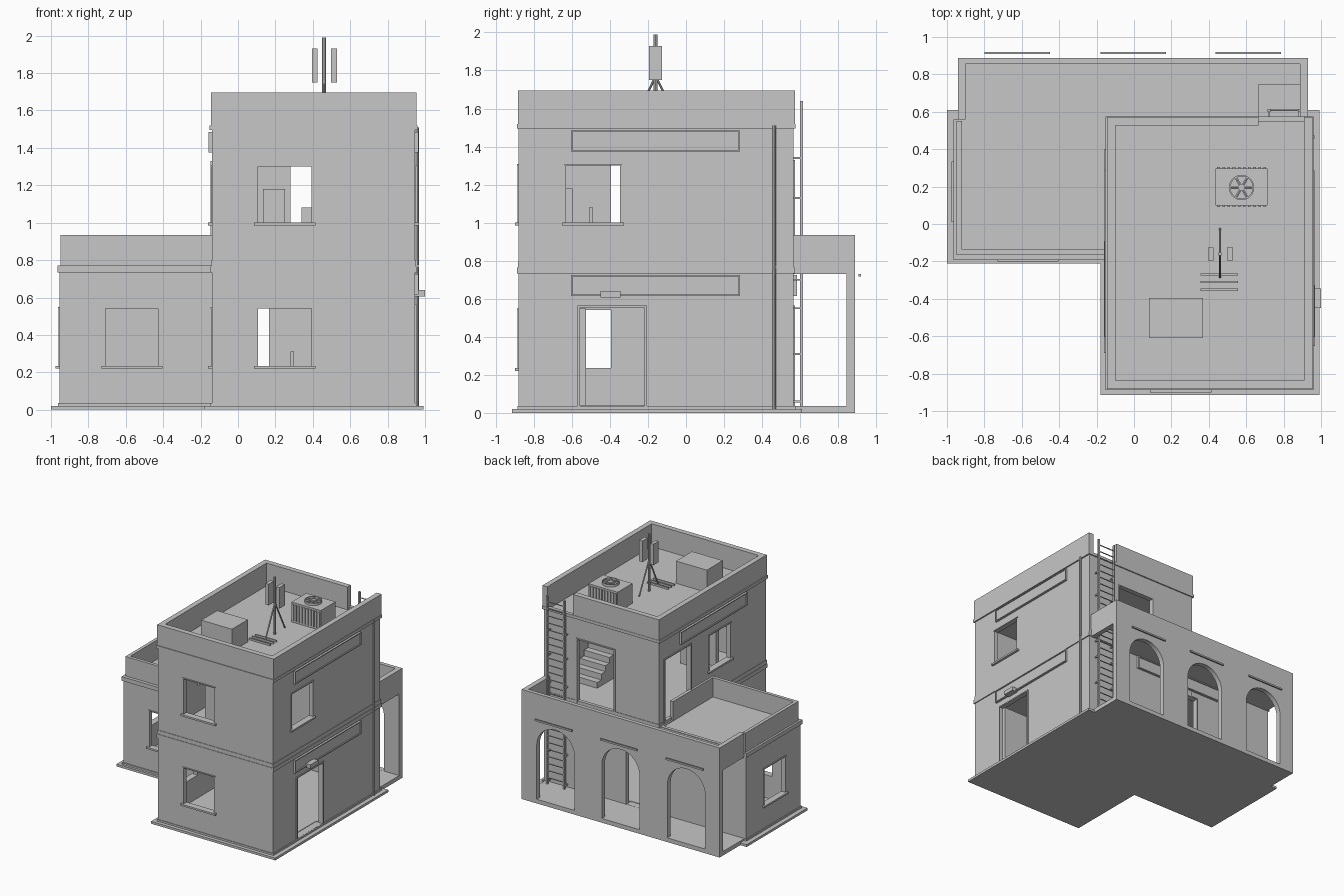
import bpy, bmesh, math
from mathutils import Vector

if "Cube" in bpy.data.objects:
    bpy.data.objects.remove(bpy.data.objects["Cube"])

grey = bpy.data.materials.new("plaster_grey")
grey.diffuse_color = (0.57, 0.57, 0.57, 1)
grey.use_nodes = True
grey.node_tree.nodes["Principled BSDF"].inputs["Base Color"].default_value = grey.diffuse_color


def finish(name, bm):
    bmesh.ops.recalc_face_normals(bm, faces=bm.faces)
    me = bpy.data.meshes.new(name)
    bm.to_mesh(me)
    bm.free()
    me.materials.append(grey)
    ob = bpy.data.objects.new(name, me)
    bpy.context.collection.objects.link(ob)
    return ob


def add_box(bm, x0, x1, y0, y1, z0, z1):
    v = bmesh.ops.create_cube(bm, size=1)["verts"]
    bmesh.ops.scale(bm, vec=(x1 - x0, y1 - y0, z1 - z0), verts=v)
    bmesh.ops.translate(bm, vec=((x0 + x1) / 2, (y0 + y1) / 2, (z0 + z1) / 2), verts=v)


def boxes(name, *dims):
    bm = bmesh.new()
    for d in dims:
        add_box(bm, *d)
    return finish(name, bm)


def cut(ob, cutter):
    m = ob.modifiers.new("cut", 'BOOLEAN')
    m.operation, m.solver, m.object = 'DIFFERENCE', 'EXACT', cutter
    bpy.context.view_layer.objects.active = ob
    bpy.ops.object.modifier_apply(modifier=m.name)
    bpy.data.objects.remove(cutter)


def cut_boxes(ob, *dims):
    for d in dims:
        cut(ob, boxes("cutter", d))


def ring(name, x0, x1, y0, y1, z0, z1, t):
    ob = boxes(name, (x0, x1, y0, y1, z0, z1))
    cut_boxes(ob, (x0 + t, x1 - t, y0 + t, y1 - t, z0 - 1, z1 + 1))
    return ob


def rod(bm, a, b, r, n=8):
    a, b = Vector(a), Vector(b)
    d = b - a
    v = bmesh.ops.create_cone(bm, segments=n, radius1=r, radius2=r, depth=d.length, cap_ends=True)["verts"]
    bmesh.ops.rotate(bm, matrix=d.to_track_quat('Z', 'Y').to_matrix(), verts=v)
    bmesh.ops.translate(bm, vec=(a + b) / 2, verts=v)


def on_wall(axis, pos, s, a0, a1, z0, z1, inner, outer):
    """Box on a wall facing s along axis, from inner depth to outer depth."""
    p, q = sorted((pos - s * inner, pos + s * outer))
    return (p, q, a0, a1, z0, z1) if axis == 'x' else (a0, a1, p, q, z0, z1)


def window(axis, pos, s, a0, a1, z0, z1):
    b = lambda *d: on_wall(axis, pos, s, *d)
    boxes("window_frame",
          b(a0 - .02, a1 + .02, z0 - .015, z0, .03, .02),
          b(a0 - .008, a1 + .008, z1, z1 + .008, .03, .008),
          b(a0 - .006, a0 + .002, z0, z1, .03, .005),
          b(a1 - .002, a1 + .006, z0, z1, .03, .005))


def door_frame(axis, pos, s, a0, a1, z0, z1):
    b = lambda *d: on_wall(axis, pos, s, *d)
    boxes("door_frame",
          b(a0 - .01, a1 + .01, z1, z1 + .01, .035, .008),
          b(a0 - .01, a0 + .002, z0, z1, .035, .008),
          b(a1 - .002, a1 + .01, z0, z1, .035, .008))


def sign(axis, pos, s, a0, a1, z0, z1):
    b = lambda *d: on_wall(axis, pos, s, *d)
    boxes("sign_board", b(a0, a1, z0, z1, .002, .009),
          b(a0, a1, z0, z0 + .008, 0, .018), b(a0, a1, z1 - .008, z1, 0, .018),
          b(a0, a0 + .008, z0, z1, 0, .018), b(a1 - .008, a1, z0, z1, 0, .018))


# ground plates
boxes("base_plate", (-.18, .992, -.915, .61, 0, .02), (-1, -.18, -.21, .61, 0, .02))
boxes("plinth", (-.147, .955, -.885, .575, .02, .035), (-.962, -.147, -.19, .56, .02, .035))

# every opening: (axis, wall position, facing, from, to, bottom, top)
windows = [('y', -.88, -1, .105, .395, .235, .54), ('y', -.88, -1, .105, .395, 1.0, 1.3),
           ('x', .947, 1, -.632, -.346, 1.0, 1.3), ('x', -.14, -1, -.397, -.11, 1.0, 1.3),
           ('x', -.14, -1, -.67, -.393, .235, .54)]
wing_windows = [('y', -.18, -1, -.71, -.425, .235, .54), ('x', -.955, -1, .03, .315, .235, .54)]
doors = [('x', .947, 1, -.56, -.215, .036, .555), ('y', .565, 1, -.19, .168, .036, .555),
         ('y', .565, 1, .28, .63, .78, 1.32), ('x', -.14, -1, .14, .49, .78, 1.32)]

# tower: two storeys with hollow rooms
tower = boxes("tower_walls", (-.14, .947, -.88, .565, .02, 1.5))
cut_boxes(tower, (-.105, .912, -.845, .53, .04, .735), (-.105, .912, -.845, .53, .775, 1.465),
          *[on_wall(*o, .06, .06) for o in windows + doors])
ring("middle_band", -.148, .956, -.888, .573, .733, .765, .03)
ring("upper_floor_skirting", -.144, .951, -.884, .569, .765, .798, .03)
ring("upper_band", -.153, .959, -.888, .575, 1.495, 1.52, .03)
parapet = ring("tower_parapet", -.145, .955, -.882, .572, 1.495, 1.695, .045)
cut_boxes(parapet, (.665, .908, .45, .7, 1.5, 1.8))

# side wing, its parapet left open towards the porch roof
wing = boxes("wing_walls", (-.955, -.13, -.18, .555, .02, .77))
cut_boxes(wing, (-.92, -.14, -.145, .52, .04, .735),
          *[on_wall(*o, .06, .06) for o in wing_windows + [doors[1]]])
ring("wing_band", -.965, -.13, -.193, .56, .735, .77, .02)
wing_parapet = ring("wing_parapet", -.948, -.13, -.165, .55, .76, .935, .028)
cut_boxes(wing_parapet, (-.92, -.1, .4, .7, .775, 1.1))

for w in windows + wing_windows:
    window(*w)
for d in doors:
    door_frame(*d)
boxes("open_door_leaf", (.62, .925, -.56, -.527, .04, .55))

# rear porch with three arches, open ends and a walkable roof
porch = boxes("porch", (-.94, .93, .56, .888, 0, .935))
cut_boxes(porch, (-1.1, 1.1, .4, .845, .035, .73), (-.9, .887, .4, .855, .77, 1.1),
          (.665, .887, .4, .745, .6, .9))
for cx in (-.625, -.005, .61):
    bm = bmesh.new()
    pts = [(cx - .178, .036), (cx + .178, .036)]
    pts += [(cx + .178 * math.cos(i * math.pi / 20), .495 + .178 * math.sin(i * math.pi / 20)) for i in range(21)]
    f = bm.faces.new([bm.verts.new((x, .8, z)) for x, z in pts])
    new = bmesh.ops.extrude_face_region(bm, geom=[f])["geom"]
    bmesh.ops.translate(bm, vec=(0, .2, 0), verts=[g for g in new if isinstance(g, bmesh.types.BMVert)])
    cut(porch, finish("arch_cutter", bm))
    boxes("arch_lamp_strip", (cx - .175, cx + .175, .908, .92, .716, .73))

# sign boards
for z0, z1 in ((1.375, 1.484), (.615, .725)):
    sign('x', .947, 1, -.605, .285, z0, z1)
sign('x', -.14, -1, -.605, .285, 1.375, 1.484)
sign('y', .565, 1, -.44, .44, .615, .725)

# wall lamp and drain pipe on the right side
boxes("door_lamp", (.945, 1.0, -.45, -.345, .606, .64))
bm = bmesh.new()
rod(bm, (.959, .465, .02), (.959, .465, .765), .009)
rod(bm, (.959, .465, .77), (.959, .465, 1.51), .009)
finish("drain_pipe", bm)

# ladder with rungs and wall brackets
bm = bmesh.new()
for x in (.722, .884):
    add_box(bm, x - .007, x + .007, .6, .615, .035, 1.64)
    for z in (.06, .31, .55, .7, .89, 1.13, 1.34):
        add_box(bm, x - .005, x + .005, .56, .605, z - .005, z + .005)
for i in range(26):
    z = .09 + i * .06
    rod(bm, (.722, .608, z), (.884, .608, z), .005, 6)
finish("ladder", bm)

# roof box and cooling unit
boxes("roof_box", (.08, .37, -.61, -.395, 1.49, 1.69))
bm = bmesh.new()
add_box(bm, .437, .713, .098, .297, 1.5, 1.67)
for i in range(10):
    x = .445 + i * .0275
    add_box(bm, x, x + .014, .09, .305, 1.515, 1.655)
finish("cooling_unit", bm)
bm = bmesh.new()
rod(bm, (.575, .195, 1.665), (.575, .195, 1.69), .068, 24)
fan = finish("fan_ring", bm)
bm = bmesh.new()
rod(bm, (.575, .195, 1.672), (.575, .195, 1.74), .06, 24)
cut(fan, finish("fan_cutter", bm))
bm = bmesh.new()
rod(bm, (.575, .195, 1.67), (.575, .195, 1.689), .016, 12)
for i in range(6):
    a = i * math.pi / 3
    rod(bm, (.575, .195, 1.681), (.575 + .062 * math.cos(a), .195 + .062 * math.sin(a), 1.681), .008, 6)
finish("fan_blades", bm)

# antenna mast with legs and panels, plus loose rails beside it
bm = bmesh.new()
rod(bm, (.46, -.16, 1.5), (.46, -.16, 1.99), .01)
for y in (-.285, -.025):
    rod(bm, (.46, y, 1.505), (.46, -.16, 1.77), .006)
finish("antenna_mast", bm)
boxes("antenna_panels", (.395, .426, -.195, -.125, 1.75, 1.93), (.498, .529, -.195, -.125, 1.75, 1.93))
boxes("roof_rails", *[(.355, .555, y - .006, y + .006, 1.5, 1.515) for y in (-.27, -.31, -.352)])

# interior stairs and furniture
boxes("stairs", *[(.66, .9, .2 - i * .055, .255 - i * .055, .775, .825 + i * .05) for i in range(10)])
boxes("cabinets", (.135, .25, -.635, -.597, .775, 1.18), (.34, .395, -.51, -.49, .775, 1.08),
      (.28, .3, -.2, -.18, .04, .31))
boxes("wing_bench", (-.8, -.4, .3, .4, .14, .17), (-.78, -.75, .31, .39, .04, .14), (-.45, -.42, .31, .39, .04, .14))
